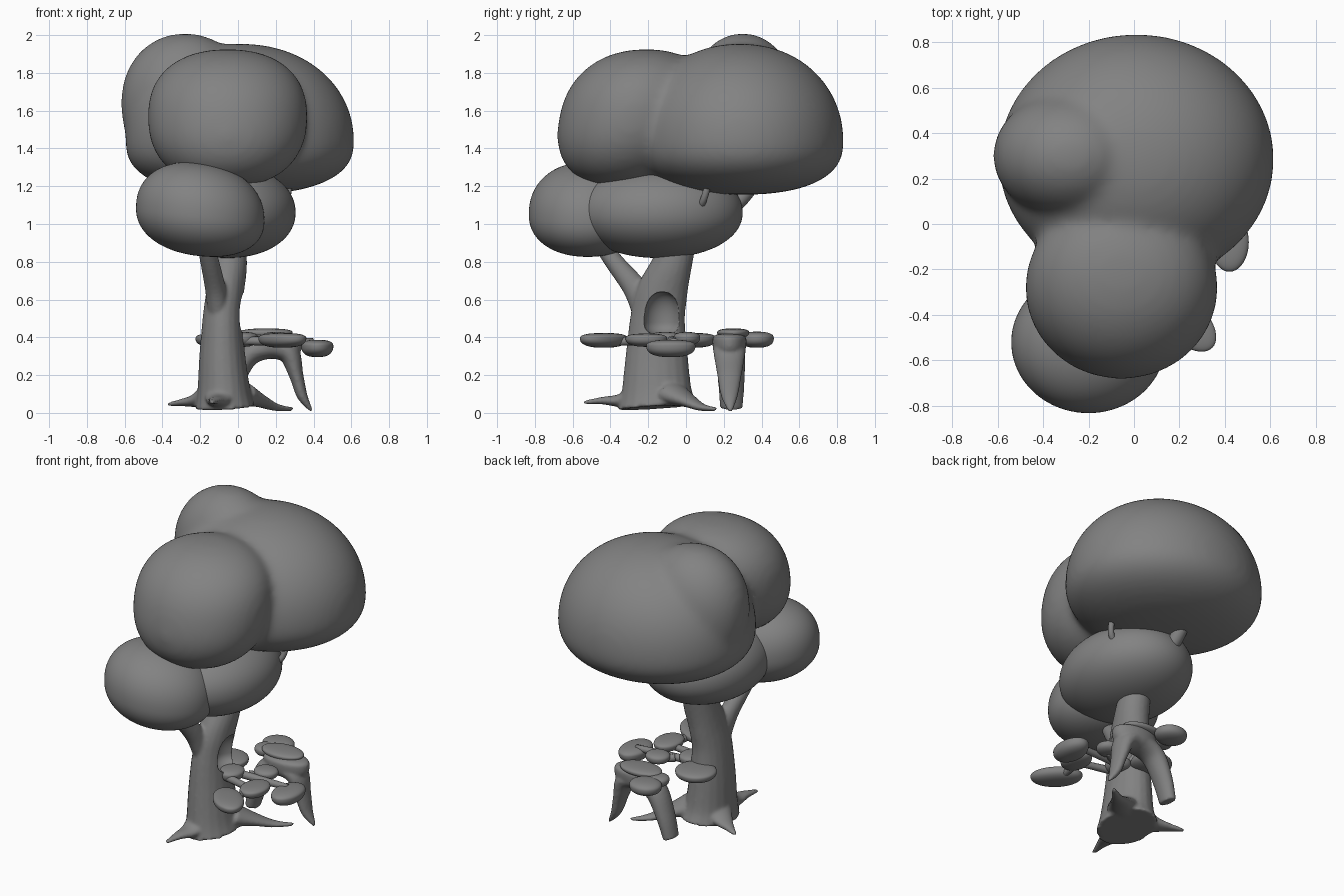
import bpy, bmesh, math
from mathutils import Vector

if "Cube" in bpy.data.objects:
    bpy.data.objects.remove(bpy.data.objects["Cube"])

grey = bpy.data.materials.new("dark_grey")
grey.diffuse_color = (0.225, 0.225, 0.225, 1)
grey.use_nodes = True
grey.node_tree.nodes["Principled BSDF"].inputs["Base Color"].default_value = grey.diffuse_color


def finish(name, bm, voxel=0, smooth=0, cutter=None):
    """Turn a bmesh into a smooth object, optionally fused by voxels and cut."""
    bmesh.ops.recalc_face_normals(bm, faces=bm.faces)
    me = bpy.data.meshes.new(name)
    bm.to_mesh(me)
    bm.free()
    me.materials.append(grey)
    ob = bpy.data.objects.new(name, me)
    bpy.context.collection.objects.link(ob)
    for p in me.polygons:
        p.use_smooth = True
    if voxel:
        m = ob.modifiers.new("fuse", 'REMESH')
        m.mode = 'VOXEL'
        m.voxel_size = voxel
        m.use_smooth_shade = True
    if smooth:
        m = ob.modifiers.new("soften", 'SMOOTH')
        m.factor = 0.5
        m.iterations = smooth
    if cutter:
        m = ob.modifiers.new("hollow", 'BOOLEAN')
        m.operation = 'DIFFERENCE'
        m.object = cutter
        m.solver = 'EXACT'
    return ob


def blob(bm, c, r, up, down, n=2.3, turn=0, sub=5, n_low=None, lean=0, tilt=0):
    """Rounded lump; separate height and squareness above and below its widest level."""
    vs = bmesh.ops.create_icosphere(bm, subdivisions=sub, radius=1)['verts']
    ca, sa = math.cos(turn), math.sin(turn)
    for v in vs:
        p = v.co
        e = n if p.z > 0 else (n_low or n)
        k = (math.hypot(p.x, p.y) ** e + abs(p.z) ** e) ** (-1 / e)
        x, y = p.x * k * r[0], p.y * k * r[1]
        z = p.z * k * (up if p.z > 0 else down)
        v.co = (c[0] + x * ca - y * sa, c[1] + x * sa + y * ca + lean * z, c[2] + z + tilt * x)


def tube(bm, pts, ref, steps=6, sides=20):
    """Closed tube through (x, y, z, radius across, radius along ref)."""
    P = [Vector(p) for p in pts]
    path = []
    for i in range(len(P) - 1):
        a, b, c, d = P[max(i - 1, 0)], P[i], P[i + 1], P[min(i + 2, len(P) - 1)]
        for s in range(steps):
            t = s / steps
            path.append(0.5 * (2 * b + (c - a) * t + (2 * a - 5 * b + 4 * c - d) * t * t
                               + (3 * b - a - 3 * c + d) * t ** 3))
    path.append(P[-1])
    rings = []
    for i, q in enumerate(path):
        o = Vector(q[:3])
        t = (Vector(path[min(i + 1, len(path) - 1)][:3]) - Vector(path[max(i - 1, 0)][:3])).normalized()
        side = (Vector(ref) - t * t.dot(Vector(ref))).normalized()
        other = t.cross(side)
        rings.append([bm.verts.new(o + other * q[3] * math.cos(a) + side * q[4] * math.sin(a))
                      for a in (2 * math.pi * k / sides for k in range(sides))])
    for a, b in zip(rings, rings[1:]):
        for k in range(sides):
            bm.faces.new((a[k], a[(k + 1) % sides], b[(k + 1) % sides], b[k]))
    bm.faces.new(rings[0])
    bm.faces.new(rings[-1])


# Upper canopy: back, top-left and front lumps fused together
bm = bmesh.new()
blob(bm, (0.01, 0.285, 1.43), (0.606, 0.55), 0.525, 0.275, 2.1, n_low=2.4)
blob(bm, (-0.28, 0.3, 1.64), (0.34, 0.28), 0.37, 0.4, 2.1)
blob(bm, (-0.055, -0.28, 1.57), (0.423, 0.39), 0.355, 0.375, 2.3, lean=0.2)
finish("upper_canopy", bm, 0.02, 25)

# Lower canopy lumps
bm = bmesh.new()
blob(bm, (-0.2, -0.52, 1.05), (0.34, 0.312), 0.275, 0.22, 2.2, tilt=-0.1)
finish("lower_front_canopy", bm)
bm = bmesh.new()
blob(bm, (-0.055, -0.14, 1.06), (0.36, 0.44), 0.25, 0.24, 2.1)
finish("lower_middle_canopy", bm)

# Hollow cutter for the trunk
bm = bmesh.new()
blob(bm, (0.03, -0.125, 0.48), (0.1, 0.1), 0.16, 0.07, 2.3, sub=4)
cutter = finish("hollow_cutter", bm)
cutter.hide_render = True

# Trunk, forks and roots
bm = bmesh.new()
tube(bm, [(-.07, -.15, .03, .16, .21), (-.075, -.155, .12, .14, .185),
          (-.083, -.155, .3, .122, .165), (-.082, -.15, .5, .105, .145),
          (-.068, -.125, .64, .1, .135), (-.05, -.07, .8, .098, .105),
          (-.05, -.02, 1.0, .08, .09)], (0, 1, 0))
tube(bm, [(-.1, -.2, .52, .06, .08), (-.12, -.27, .66, .055, .065),
          (-.15, -.38, .8, .05, .05), (-.18, -.47, .93, .045, .045)], (0, 1, 0))
for x, y, z in ((-.14, -.54, .055), (.29, .16, .02), (-.37, .02, .045)):
    dx, dy = x + .07, y + .15
    tube(bm, [(-.07 + dx * .25, -.15 + dy * .25, .1, .1, .065),
              (-.07 + dx * .5, -.15 + dy * .5, .066, .065, .036),
              (-.07 + dx * .75, -.15 + dy * .75, z + .01, .035, .02),
              (x, y, z, .012, .01)], (0, 0, 1))
finish("trunk", bm, 0.01, 5, cutter)

# Twigs reaching the upper canopy
bm = bmesh.new()
tube(bm, [(-.05, .05, 1.0, .06, .06), (-.08, .25, 1.1, .045, .045), (-.09, .36, 1.22, .04, .04)], (1, 0, 0))
tube(bm, [(.15, .05, 1.05, .02, .02), (.25, .09, 1.12, .018, .018), (.27, .12, 1.22, .018, .018)], (1, 0, 0))
finish("twigs", bm)

# Arched stump on two legs
bm = bmesh.new()
tube(bm, [(-.06, .24, .025, .04, .06), (-.02, .24, .16, .05, .07), (.05, .235, .3, .06, .08),
          (.16, .23, .345, .06, .085), (.265, .23, .32, .058, .085),
          (.308, .23, .2, .038, .065), (.34, .23, .09, .028, .045), (.39, .235, .01, .008, .012)], (0, 1, 0))
blob(bm, (.19, .23, .385), (.155, .09), .035, .09, 3.2, sub=4)
finish("arched_stump", bm, 0.009, 4)

# Flat-topped ledges around the tree
for i, (c, r, up, down, turn) in enumerate((
        ((.235, -.435, .395), (.155, .09), .028, .05, -math.pi / 4),
        ((.42, -.08, .355), (.085, .13), .032, .06, 0),
        ((.27, -.21, .395), (.08, .11), .025, .045, 0),
        ((.2, .005, .4), (.075, .07), .028, .04, 0),
        ((.03, -.11, .4), (.075, .085), .028, .05, 0),
        ((-.1, .04, .395), (.125, .12), .028, .05, 0),
        ((.03, .375, .395), (.1, .09), .035, .05, 0),
        ((.01, .27, .4), (.065, .065), .028, .04, 0),
        ((.15, .25, .425), (.14, .085), .022, .03, 0))):
    bm = bmesh.new()
    blob(bm, c, r, up, down, 2.5, turn, 4)
    finish(f"ledge_{i + 1}", bm)

# Rods linking the ledges to the trunk
bm = bmesh.new()
for a, b in (((-.03, -.15), (.27, -.21)), ((.0, -.08), (.4, -.06)), ((.25, -.2), (.23, -.4)),
             ((.12, -.06), (.2, .0))):
    tube(bm, [(*a, .385, .025, .025), (*b, .375, .02, .02)], (0, 0, 1), sides=12)
finish("ledge_rods", bm)
